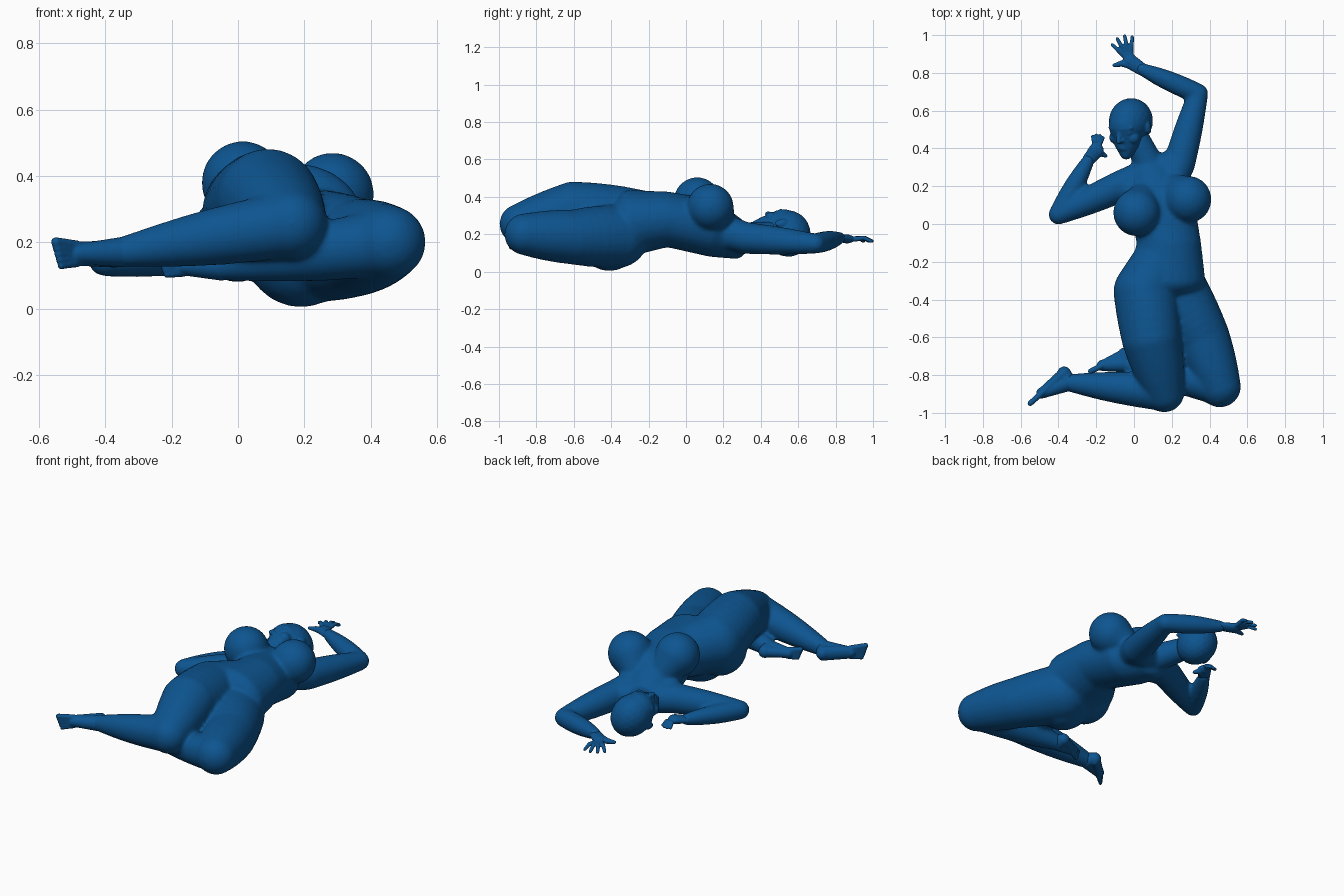
import bpy
import bmesh
from math import sin, pi
from mathutils import Vector, Matrix

if "Cube" in bpy.data.objects:
    bpy.data.objects.remove(bpy.data.objects["Cube"], do_unlink=True)

blue = bpy.data.materials.new("deep_blue")
blue.use_nodes = True
colour = (.004, .09, .28, 1)
blue.diffuse_color = colour
blue.node_tree.nodes["Principled BSDF"].inputs["Base Color"].default_value = colour

UPWARD = Vector((0, 0, 1))
ROUND = Vector((1, 1, 1))


def ellipsoid(bm, centre, radii, frame=Matrix()):
    """Add one ellipsoid."""
    scale = Matrix.Diagonal((*radii, 1))
    bmesh.ops.create_icosphere(bm, subdivisions=3, radius=1,
                               matrix=frame @ Matrix.Translation(centre) @ scale)


def limb(bm, start, end, start_radius, end_radius, swell=0, shape=ROUND, frame=Matrix()):
    """Sweep a ball between two joints; swell thickens the middle like a muscle."""
    start, end = Vector(start), Vector(end)
    thinnest = min(start_radius, end_radius) * min(shape)
    steps = max(2, int((end - start).length / (thinnest * .28)))
    for step in range(steps + 1):
        along = step / steps
        radius = start_radius + (end_radius - start_radius) * along + swell * sin(pi * along)
        ellipsoid(bm, start.lerp(end, along), shape * radius, frame)


def finish(bm, name, voxel, passes):
    """Fuse the overlapping volumes into one soft skin."""
    mesh = bpy.data.meshes.new(name)
    bm.to_mesh(mesh)
    bm.free()
    mesh.materials.append(blue)
    figure_part = bpy.data.objects.new(name, mesh)
    bpy.context.collection.objects.link(figure_part)
    fuse = figure_part.modifiers.new("fuse", 'REMESH')
    fuse.mode = 'VOXEL'
    fuse.voxel_size = voxel
    fuse.use_smooth_shade = True
    soften = figure_part.modifiers.new("soften", 'SMOOTH')
    soften.factor = .5
    soften.iterations = passes


# Joints of the pose
collar = Vector((.1, .27, .18))
ribs = Vector((.14, .13, .235))
waist = Vector((.185, -.1, .28))
pelvis = Vector((.175, -.3, .26))
skull = Vector((-.02, .53, .21))
right_shoulder = Vector((-.07, .2, .19))
right_elbow = Vector((-.4, .05, .15))
right_wrist = Vector((-.24, .34, .16))
left_shoulder = Vector((.24, .32, .18))
left_elbow = Vector((.34, .69, .15))
left_wrist = Vector((.04, .82, .18))
right_hip = Vector((.06, -.36, .29))
right_thigh = Vector((.09, -.6, .325))
right_knee = Vector((.16, -.89, .255))
right_ankle = Vector((-.35, -.84, .17))
left_hip = Vector((.23, -.37, .19))
left_thigh = Vector((.36, -.6, .185))
left_knee = Vector((.455, -.86, .2))
left_ankle = Vector((-.05, -.74, .13))

# Torso: broad oval sections that are slimmer along the spine
body = bmesh.new()
oval = Vector((1, .5, .87))
limb(body, collar, ribs, .13, .18, shape=oval)
limb(body, ribs, waist, .18, .172, shape=oval)
limb(body, waist, pelvis, .172, .205, shape=oval)

# Shoulder girdle, shoulder blades and neck
limb(body, right_shoulder, collar, .085, .09)
limb(body, collar, left_shoulder, .09, .085)
limb(body, collar, skull, .085, .06)
limb(body, left_shoulder, ribs, .085, .1)
limb(body, right_shoulder, ribs, .08, .1)

# Bust
for bust in (Vector((.015, .06, .38)), Vector((.285, .13, .345))):
    limb(body, bust.lerp(collar, .45), bust, .07, .126)

# Buttocks
ellipsoid(body, (.19, -.41, .175), ROUND * .172)
ellipsoid(body, (.05, -.39, .24), ROUND * .157)

# Legs: the right lies over the left, both folded to the same side
limb(body, waist, right_hip, .13, .17)
limb(body, right_hip, right_thigh, .17, .158, swell=.004)
limb(body, right_thigh, right_knee, .158, .108, swell=.006)
limb(body, left_hip, left_thigh, .172, .148, swell=.004)
limb(body, left_thigh, left_knee, .148, .112, swell=.006)
for knee, ankle in ((right_knee, right_ankle), (left_knee, left_ankle)):
    limb(body, knee, ankle, .102, .046, swell=.01)

# Arms: the right folded beside the head, the left reaching over it
for shoulder, elbow, wrist in ((right_shoulder, right_elbow, right_wrist),
                               (left_shoulder, left_elbow, left_wrist)):
    limb(body, shoulder, elbow, .085, .054, swell=.005)
    limb(body, elbow, wrist, .054, .034, swell=.01)
finish(body, "body", .0095, 16)

# Head, turned towards the raised right hand
facing = Vector((-.5, -.26, .82)).normalized()
side_axis = Vector((-.1, .95, .2)).cross(facing).normalized()
crown_axis = facing.cross(side_axis)
turn = Matrix((side_axis, crown_axis, facing)).transposed().to_4x4()
pose = Matrix.Translation(skull) @ turn
head = bmesh.new()
ellipsoid(head, (0, .012, -.01), (.112, .122, .13), pose)
limb(head, (0, 0, .035), (0, -.08, .045), .096, .074, frame=pose)
limb(head, (0, -.08, .045), (0, -.14, .075), .074, .034, frame=pose)
nose_tip = Vector((0, -.06, .137))
limb(head, (0, 0, .115), nose_tip, .011, .014, frame=pose)
for side in (-1, 1):
    brow = Vector((side * .045, .005, .108))
    outward = Vector((side, 0, -.5)) * .02
    limb(head, brow - outward, brow + outward, .011, .011, frame=pose)
    eye = brow + Vector((0, -.026, -.005))
    ellipsoid(head, eye, (.02, .01, .012), pose)
    cheek = eye + Vector((side * .01, -.035, -.03))
    ellipsoid(head, cheek, ROUND * .034, pose)
    nostril = nose_tip + Vector((side, 0, -1)) * .014
    ellipsoid(head, nostril, ROUND * .01, pose)
    ellipsoid(head, (side * .11, -.02, 0), (.012, .034, .022), pose)
for lip_height in (-.096, -.108):
    ellipsoid(head, (0, lip_height, .108), (.026, .008, .013), pose)
finish(head, "head", .0055, 5)


def build_hand(name, wrist, palm, pointing, fan, thumb):
    """Flat palm with four bent fingers fanned around the pointing direction, and a thumb."""
    bm = bmesh.new()
    limb(bm, wrist, palm, .034, .04, shape=Vector((1, 1, .6)))
    for finger in range(4):
        offset = finger - 1.5
        swing = Matrix.Rotation(-fan * offset, 3, 'Z')
        reach = swing @ pointing * (1 - .03 * offset ** 2)
        knuckle = palm + reach * .4
        bend = palm + reach * .7 + UPWARD * .006
        tip = palm + reach - UPWARD * .012
        limb(bm, palm, knuckle, .016, .0135)
        limb(bm, knuckle, bend, .0135, .0115)
        limb(bm, bend, tip, .0115, .0095)
    limb(bm, wrist, palm + thumb * .5, .02, .017)
    limb(bm, palm + thumb * .5, palm + thumb, .017, .01)
    finish(bm, name, .0045, 2)


build_hand("left_hand", left_wrist, Vector((-.02, .86, .175)),
           Vector((-.05, .13, 0)), .3, Vector((-.085, -.02, 0)))
build_hand("right_hand", right_wrist, Vector((-.2, .39, .17)),
           Vector((.01, .08, -.01)), .25, Vector((.05, -.03, -.02)))


def build_foot(name, ankle, heel, toe, spread):
    """Foot lying on its side, with its toes stacked in height."""
    bm = bmesh.new()
    instep = heel.lerp(toe, .65)
    upright = Vector((.9, .9, spread / .034))
    limb(bm, heel, instep, .034, .03, shape=upright)
    limb(bm, ankle, heel, .046, .036)
    limb(bm, ankle, instep, .046, .03)
    for digit in range(5):
        lift = UPWARD * spread * (digit / 2 - 1) * .85
        tip = instep.lerp(toe, .75 + .06 * digit) + lift
        limb(bm, instep + lift * .7, tip, .016, .011 + digit * .001)
    finish(bm, name, .005, 4)


build_foot("right_foot", right_ankle, Vector((-.37, -.79, .165)), Vector((-.55, -.95, .165)), .042)
build_foot("left_foot", left_ankle, Vector((-.05, -.69, .13)), Vector((-.23, -.78, .13)), .032)
